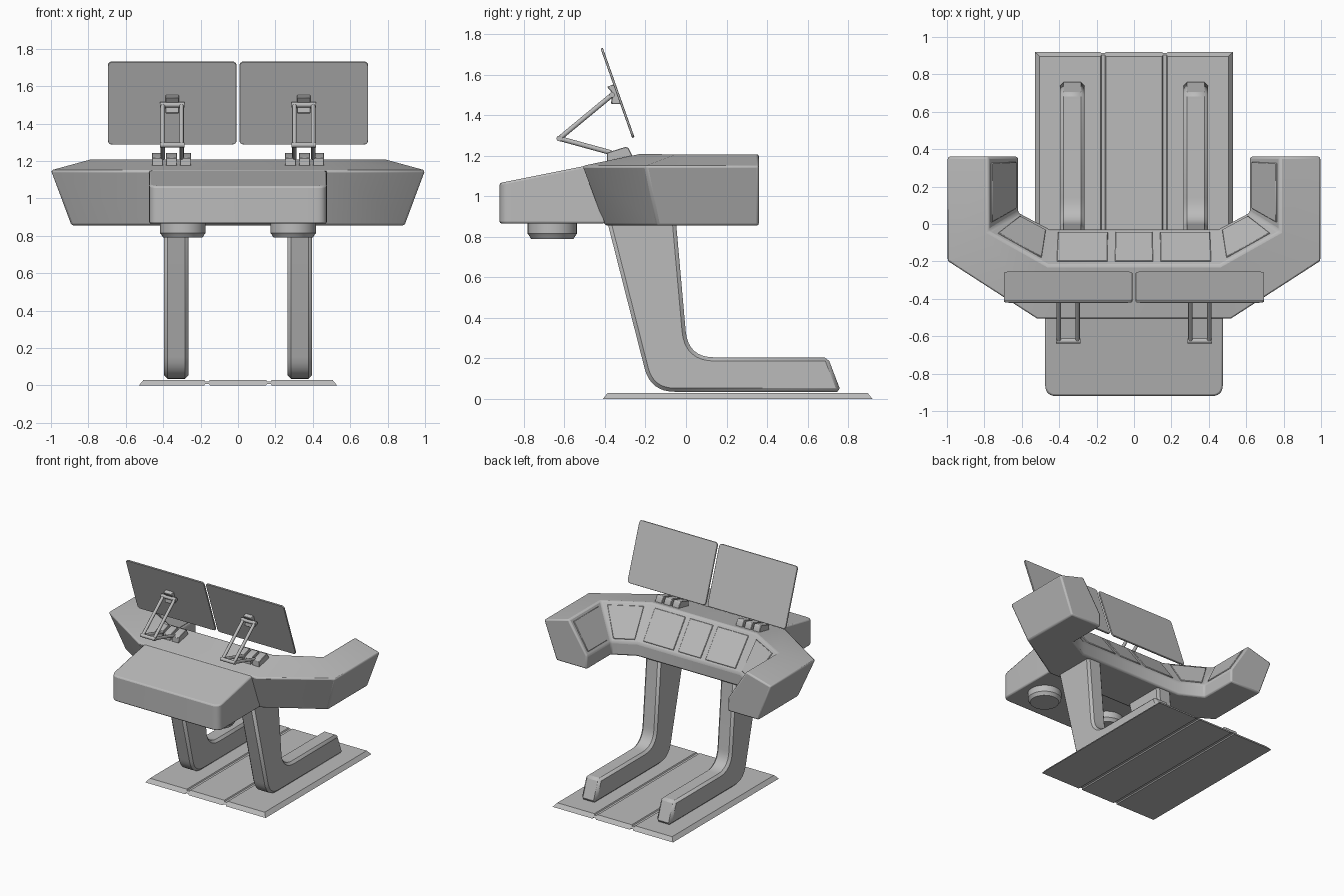
import bpy, bmesh, math
from mathutils import Vector, Matrix

cube = bpy.data.objects.get("Cube")
if cube:
    bpy.data.objects.remove(cube, do_unlink=True)

grey = bpy.data.materials.new("satin grey")
grey.use_nodes = True
grey.diffuse_color = (0.5, 0.5, 0.5, 1)
grey.node_tree.nodes["Principled BSDF"].inputs["Base Color"].default_value = (0.5, 0.5, 0.5, 1)


def finish(name, bm, bevel=0.0, mirror=False, segments=2):
    bmesh.ops.recalc_face_normals(bm, faces=bm.faces)
    me = bpy.data.meshes.new(name)
    bm.to_mesh(me)
    bm.free()
    me.materials.append(grey)
    ob = bpy.data.objects.new(name, me)
    bpy.context.collection.objects.link(ob)
    if bevel:
        mod = ob.modifiers.new("bevel", 'BEVEL')
        mod.width, mod.segments = bevel, segments
        mod.limit_method, mod.angle_limit = 'ANGLE', math.radians(32)
    if mirror:
        ob.modifiers.new("mirror", 'MIRROR').use_mirror_merge = False
    bpy.ops.object.select_all(action='DESELECT')
    ob.select_set(True)
    bpy.context.view_layer.objects.active = ob
    bpy.ops.object.shade_smooth_by_angle(angle=math.radians(32))
    return ob


def loft(rings, closed_ends=True):
    """Join equal-length closed rings of points into a solid."""
    bm = bmesh.new()
    rows = [[bm.verts.new(p) for p in ring] for ring in rings]
    n = len(rows[0])
    for a, b in zip(rows, rows[1:]):
        for i in range(n):
            j = (i + 1) % n
            bm.faces.new((a[i], a[j], b[j], b[i]))
    if closed_ends:
        bm.faces.new(rows[0])
        bm.faces.new(rows[-1])
    return bm


def rounded(points, steps=6):
    """Polygon from (a, b, radius) corners, with rounded corners."""
    out = []
    for i, (a, b, r) in enumerate(points):
        p = Vector((a, b))
        if not r:
            out.append(p)
            continue
        before = Vector(points[i - 1][:2])
        after = Vector(points[(i + 1) % len(points)][:2])
        s = p + (before - p).normalized() * r
        e = p + (after - p).normalized() * r
        for k in range(steps + 1):
            t = k / steps
            out.append(s * (1 - t) ** 2 + p * 2 * t * (1 - t) + e * t * t)
    return out


def side_prism(profile, x0, x1):
    return loft([[(x, y, z) for y, z in profile] for x in (x0, x1)])


def rod(name, p, q, r, sides=12):
    p, q = Vector(p), Vector(q)
    bm = bmesh.new()
    turn = (q - p).to_track_quat('Z', 'Y').to_matrix().to_4x4()
    bmesh.ops.create_cone(bm, cap_ends=True, segments=sides, radius1=r, radius2=r,
                          depth=(q - p).length,
                          matrix=Matrix.Translation((p + q) / 2) @ turn)
    return finish(name, bm, mirror=True)


# Base plate: notched section with chamfered rim
half = [(0.15, 0.03), (0.155, 0.022), (0.175, 0.022), (0.18, 0.03), (0.505, 0.03),
        (0.53, 0.0), (0.18, 0.0), (0.175, 0.008), (0.155, 0.008), (0.15, 0.0)]
top, under = half[:5], half[5:]
section = ([(-x, z) for x, z in reversed(top)] + top + under
           + [(-x, z) for x, z in reversed(under)])
finish("base_plate", loft([[(x, y - s * z * 0.8, z) for x, z in section]
                           for y, s in ((-0.41, -1), (0.92, 1))]))

# Legs: slanted post that sweeps into a long foot
leg = rounded([(-0.39, 0.88, 0), (-0.175, 0.035, 0.12), (0.765, 0.035, 0),
               (0.70, 0.205, 0), (0.01, 0.205, 0.13), (-0.05, 0.88, 0)], 8)
finish("leg", side_prism(leg, 0.265, 0.395), 0.018, True, 1)

# Console: five-sided section carried round a U-shaped path
outer_low = [(0.89, 0.36), (0.89, -0.14), (0.46, -0.40)]
outer_high = [(1.0, 0.36), (1.0, -0.2), (0.52, -0.51)]
ridge = [(0.78, 0.36), (0.78, -0.04), (0.46, -0.22)]
inner = [(0.62, 0.36), (0.62, 0.06), (0.45, -0.03)]
levels = [(outer_low, 0.855), (outer_high, 1.15), (ridge, 1.21), (inner, 0.96), (inner, 0.855)]
stations = [[(x, y, z) for (x, y), z in ((path[i], z) for path, z in levels)] for i in range(3)]
stations += [[(-x, y, z) for x, y, z in ring] for ring in reversed(stations)]
finish("console", loft(stations), 0.012)


# Control panels: thin plates set on the inner slope
def panel(name, a, b, u0, u1, mirror):
    def at(u, v):
        high = Vector(stations[a][2]).lerp(Vector(stations[b][2]), u)
        low = Vector(stations[a][3]).lerp(Vector(stations[b][3]), u)
        return high.lerp(low, v)
    quad = [at(u0, 0.1), at(u1, 0.1), at(u1, 0.92), at(u0, 0.92)]
    normal = (quad[1] - quad[0]).cross(quad[3] - quad[0]).normalized()
    if normal.z < 0:
        normal = -normal
    finish(name, loft([[p + normal * d for p in quad] for d in (-0.004, 0.006)]),
           0.003, mirror, 1)


panel("arm_panel", 0, 1, 0.09, 0.9, True)
panel("corner_panel", 1, 2, 0.12, 0.88, True)
panel("front_panel", 2, 3, 0.05, 0.345, True)
panel("centre_panel", 2, 3, 0.39, 0.61, False)

# Front housing with sloping lid
plan = rounded([(-0.475, -0.92, 0.06), (0.475, -0.92, 0.06), (0.475, -0.40, 0), (-0.475, -0.40, 0)])
finish("front_housing", loft([[(x, y, 0.865) for x, y in plan],
                              [(x, y, 1.065 + (y + 0.92) * 0.2) for x, y in plan]]), 0.01)

# Round pods below the housing
rings = []
for r, z in ((0.122, 0.87), (0.122, 0.815), (0.114, 0.805), (0.105, 0.79)):
    rings.append([(0.295 + r * math.cos(t * math.tau / 32), -0.66 + r * math.sin(t * math.tau / 32), z)
                  for t in range(32)])
finish("pod", loft(rings), 0, True)

# Screens: thin tilted slabs with rounded corners
tilt = Matrix.Translation((0.352, -0.338, 1.51)) @ Matrix.Rotation(math.radians(19.5), 4, 'X')
outline = rounded([(-0.344, -0.234, 0.025), (0.344, -0.234, 0.025),
                   (0.344, 0.234, 0.025), (-0.344, 0.234, 0.025)], 4)
finish("screen", loft([[tilt @ Vector((x, y, z)) for x, z in outline] for y in (-0.006, 0.006)]),
       0.002, True, 1)

# Screen brackets
finish("screen_bracket", side_prism([(-0.39, 1.54), (-0.35, 1.555), (-0.315, 1.455),
                                     (-0.37, 1.455), (-0.365, 1.51)], 0.315, 0.388), 0.004, True, 1)

# Folding support arms, two rods each side with pivot pins
elbow, head, foot = (-0.625, 1.285), (-0.365, 1.5), (-0.37, 1.215)
for x in (0.302, 0.402):
    rod("upper_arm", (x, *elbow), (x, *head), 0.012)
    rod("lower_arm", (x, *elbow), (x, *foot), 0.012)
for name, joint in (("elbow_pin", elbow), ("head_pin", head)):
    rod(name, (0.287, *joint), (0.417, *joint), 0.014)

# Clamp blocks on the console
clamp = [(-0.39, 1.165), (-0.39, 1.215), (-0.30, 1.243), (-0.285, 1.24), (-0.265, 1.2), (-0.265, 1.18)]
for x in (0.25, 0.325, 0.40):
    finish("clamp_block", side_prism(clamp, x, x + 0.06), 0.003, True, 1)
